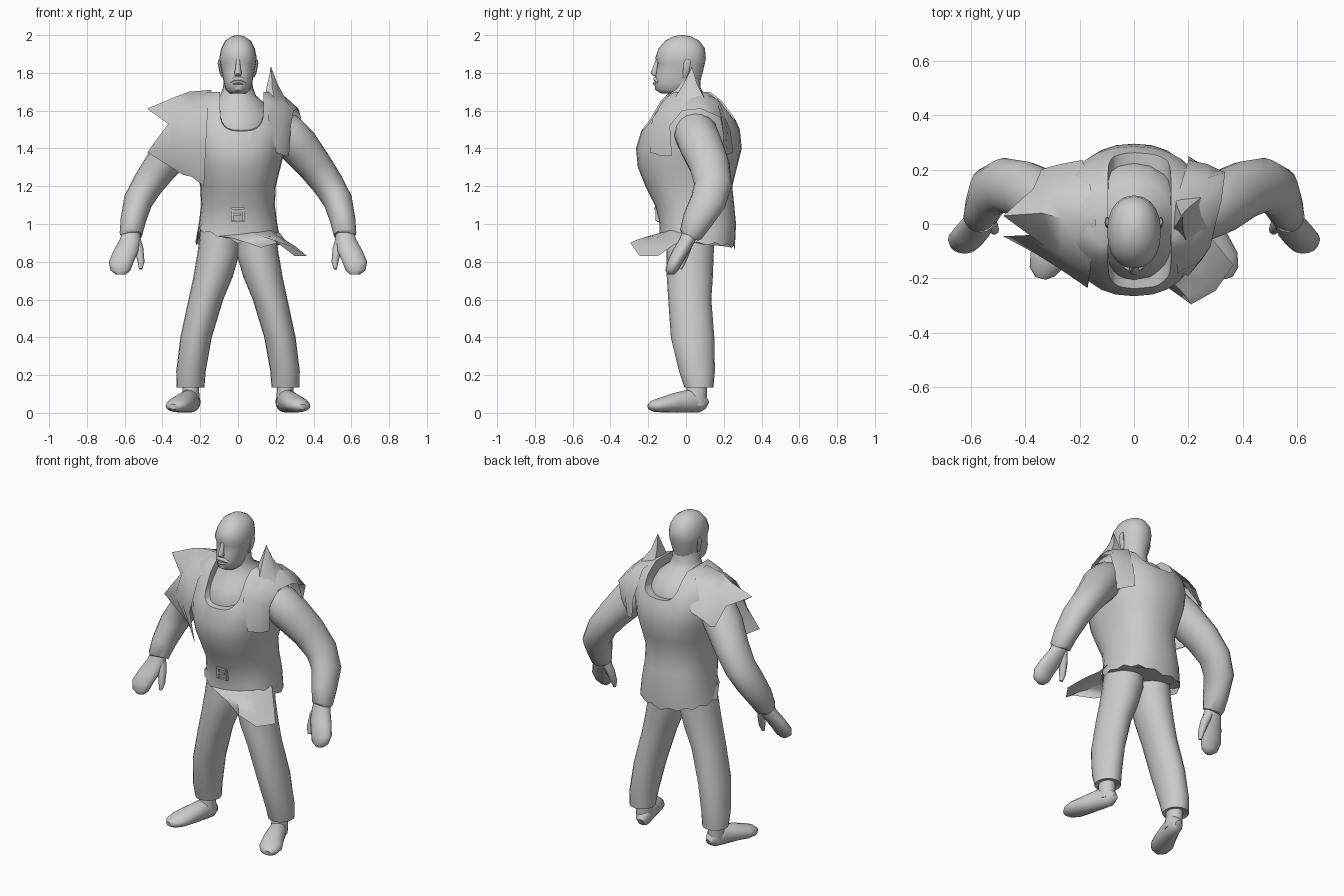
import bpy, bmesh, math
from mathutils import Vector

grey = bpy.data.materials.new("plain_grey")
grey.diffuse_color = (0.6, 0.6, 0.6, 1)


def finish(name, bm, angle=50):
    """Turn a bmesh into a smooth shaded grey object."""
    bmesh.ops.recalc_face_normals(bm, faces=bm.faces)
    me = bpy.data.meshes.new(name)
    bm.to_mesh(me)
    bm.free()
    me.materials.append(grey)
    me.shade_smooth()
    me.set_sharp_from_angle(angle=math.radians(angle))
    ob = bpy.data.objects.new(name, me)
    bpy.context.collection.objects.link(ob)
    return ob


def loft(name, rings, n=16, axis=None, ref=(0, 1, 0), power=2.0, tweak=None, angle=50):
    """Skin rings of (centre, half width, half depth); follow the path if axis is None."""
    bm = bmesh.new()
    pts = [Vector(r[0]) for r in rings]
    loops = []
    for i, (c, a, b) in enumerate(rings):
        t = Vector(axis) if axis else pts[min(i + 1, len(pts) - 1)] - pts[max(i - 1, 0)]
        t.normalize()
        v = Vector(ref)
        v = (v - t * v.dot(t)).normalized()
        u = v.cross(t)
        loop = []
        for k in range(n):
            w = 2 * math.pi * k / n
            cu, sv = math.cos(w), math.sin(w)
            cu = math.copysign(abs(cu) ** (2 / power), cu)
            sv = math.copysign(abs(sv) ** (2 / power), sv)
            p = pts[i] + u * a * cu + v * b * sv
            if tweak:
                p = tweak(i, k, p)
            loop.append(bm.verts.new(p))
        loops.append(loop)
    for A, B in zip(loops, loops[1:]):
        for k in range(n):
            bm.faces.new((A[k], A[(k + 1) % n], B[(k + 1) % n], B[k]))
    bm.faces.new(loops[0][::-1])
    bm.faces.new(loops[-1])
    return finish(name, bm, angle)


def stack(rows):
    """Rows of (z, half width, front y, back y) to upright rings."""
    return [((0, (f + b) / 2, z), w, (b - f) / 2) for z, w, f, b in rows]


def sheet(name, rows):
    """Loose cloth from a small grid of points."""
    bm = bmesh.new()
    g = [[bm.verts.new(p) for p in r] for r in rows]
    for A, B in zip(g, g[1:]):
        for k in range(len(A) - 1):
            bm.faces.new((A[k], A[k + 1], B[k + 1], B[k]))
    return finish(name, bm, 60)


def side(rings, s):
    return [((s * c[0], c[1], c[2]), a, b) for c, a, b in rings]


UP = (0, 0, 1)


# Vest with a ragged hem, pulled up on one side of the front
def hem(i, k, p):
    if i == 0:
        p.z += 0.008 * (-1) ** k + 0.12 * abs(p.x)
        if p.y < 0.0:
            p.z += 0.035 + max(0, -p.x) * 0.2
    return p


vest = loft("vest", stack([
    (0.87, .225, -.14, .258), (1.0, .208, -.14, .265), (1.1, .195, -.165, .255),
    (1.2, .20, -.215, .245), (1.3, .225, -.255, .27), (1.4, .25, -.265, .295),
    (1.5, .27, -.235, .285), (1.58, .275, -.185, .25), (1.65, .245, -.145, .20),
    (1.7, .17, -.10, .14)]), n=28, axis=UP, power=2.3, tweak=hem)

# Neckline: a rounded slot, higher at the back
bm = bmesh.new()
arc = [math.pi + math.pi * i / 12 for i in range(13)]
prof = [(-.095, 1.85)] + [
    (.02 + .115 * math.copysign(abs(math.cos(w)) ** .65, math.cos(w)),
     1.60 - .11 * abs(math.sin(w)) ** .65) for w in arc] + [(.135, 1.85)]
f, b = [[bm.verts.new((x, y, z + .12 * (y + .25))) for x, z in prof] for y in (-.4, .4)]
for k in range(len(prof)):
    j = (k + 1) % len(prof)
    bm.faces.new((f[k], f[j], b[j], b[k]))
bm.faces.new(f[::-1])
bm.faces.new(b)
cutter = finish("neckline_cutter", bm)
cutter.hide_render = True
mod = vest.modifiers.new("neckline", 'BOOLEAN')
mod.operation, mod.solver, mod.object = 'DIFFERENCE', 'EXACT', cutter
bpy.context.view_layer.objects.active = vest
bpy.ops.object.modifier_apply(modifier=mod.name)
bpy.data.objects.remove(cutter)
vest.data.set_sharp_from_angle(angle=math.radians(50))

# Chest, upper back and neck under the vest
loft("chest_and_neck", stack([
    (1.3, .15, -.15, .15), (1.5, .19, -.205, .235), (1.58, .185, -.16, .215),
    (1.64, .14, -.115, .165), (1.68, .095, -.095, .10), (1.72, .08, -.085, .078),
    (1.8, .07, -.08, .075)]), n=20, axis=UP)

# Head
loft("head", stack([
    (1.69, .045, -.13, .04), (1.71, .064, -.163, .06), (1.75, .076, -.168, .075),
    (1.80, .085, -.16, .088), (1.85, .095, -.15, .10), (1.88, .099, -.163, .105),
    (1.93, .089, -.145, .10), (1.97, .068, -.11, .07), (1.992, .035, -.07, .03),
    (2.0, .01, -.03, -.01)]), n=20, axis=UP, power=2.2)
loft("nose", [((0, -.152, 1.87), .010, .008), ((0, -.162, 1.83), .013, .013),
              ((0, -.168, 1.798), .02, .02), ((0, -.16, 1.783), .014, .012)],
     n=8, axis=UP)
loft("moustache", [((-.042, -.146, 1.752), .006, .008), ((-.02, -.163, 1.768), .011, .011),
                   ((.02, -.163, 1.768), .011, .011), ((.042, -.146, 1.752), .006, .008)],
     n=8)
loft("lower_lip", [((-.025, -.158, 1.742), .004, .008), ((0, -.165, 1.744), .007, .012),
                   ((.025, -.158, 1.742), .004, .008)], n=8)

for s, tag in ((1, "left"), (-1, "right")):
    loft(tag + "_ear", side([((.08, -.008, 1.775), .006, .01), ((.089, .0, 1.80), .009, .016),
                             ((.099, .006, 1.85), .009, .02), ((.098, .01, 1.872), .005, .012)], s),
         n=10, axis=UP)
    # Arm and sleeve cuff
    loft(tag + "_arm", side([
        ((.18, .035, 1.52), .09, .09), ((.25, .05, 1.485), .107, .115), ((.32, .08, 1.415), .107, .115),
        ((.405, .125, 1.31), .093, .107), ((.478, .143, 1.21), .083, .10), ((.53, .118, 1.12), .077, .095),
        ((.555, .06, 1.02), .067, .08), ((.567, .025, .945), .06, .062), ((.566, .02, .935), .05, .05)], s))
    # Mitten-like hand and thumb
    loft(tag + "_hand", side([
        ((.565, .025, .97), .045, .042), ((.57, .01, .92), .055, .045), ((.592, -.025, .86), .066, .046),
        ((.618, -.057, .80), .066, .042), ((.622, -.075, .755), .053, .034), ((.62, -.08, .732), .025, .018)],
        s), axis=UP)
    loft(tag + "_thumb", side([
        ((.545, .02, .93), .026, .028), ((.525, .0, .87), .024, .028), ((.513, -.02, .80), .018, .02),
        ((.515, -.03, .762), .009, .01)], s), n=10)
    # Trouser leg with turned-in cuff
    loft(tag + "_trouser_leg", side([
        ((.095, .03, 1.0), .10, .12), ((.102, .022, .85), .112, .125), ((.132, .02, .72), .104, .122),
        ((.17, .02, .60), .092, .114), ((.222, .035, .40), .083, .115), ((.249, .058, .22), .078, .095),
        ((.252, .068, .135), .074, .077), ((.25, .065, .145), .05, .052)], s), n=20, axis=UP)
    loft(tag + "_ankle", side([((.248, .052, .04), .046, .055), ((.25, .055, .10), .045, .056),
                               ((.25, .062, .2), .042, .05)], s), axis=UP)
    loft(tag + "_foot", side([
        ((.235, .112, .04), .02, .022), ((.239, .085, .054), .042, .052), ((.26, .02, .063), .05, .062),
        ((.288, -.06, .053), .06, .052), ((.318, -.13, .042), .067, .04), ((.336, -.175, .036), .05, .03),
        ((.342, -.198, .032), .022, .014)], s), ref=UP)

# Torn sleeve flaring over one shoulder, with two long points
sheet("torn_sleeve", [
    [(-.18, -.17, 1.2), (-.17, -.235, 1.42), (-.16, -.165, 1.6), (-.14, 0, 1.71), (-.16, .14, 1.68), (-.19, .235, 1.52)],
    [(-.245, -.12, 1.25), (-.28, -.16, 1.43), (-.27, -.11, 1.6), (-.26, .02, 1.70), (-.27, .15, 1.64), (-.27, .22, 1.48)],
    [(-.29, -.08, 1.26), (-.36, -.11, 1.42), (-.33, -.08, 1.57), (-.34, .04, 1.67), (-.33, .15, 1.6), (-.31, .21, 1.45)],
    [(-.34, -.05, 1.30), (-.48, -.045, 1.38), (-.37, -.04, 1.53), (-.48, .03, 1.61), (-.37, .13, 1.56), (-.34, .2, 1.45)]])

# Cap around the armhole and upright torn spike on the other shoulder
sheet("shoulder_cap", [
    [(.2, -.19, 1.38), (.16, -.18, 1.56), (.15, -.09, 1.67), (.15, .07, 1.70), (.18, .17, 1.66), (.2, .235, 1.5), (.2, .25, 1.38)],
    [(.25, -.13, 1.36), (.24, -.14, 1.55), (.24, -.06, 1.645), (.25, .07, 1.675), (.27, .17, 1.63), (.27, .22, 1.5), (.26, .21, 1.36)],
    [(.27, -.075, 1.36), (.28, -.085, 1.52), (.295, -.02, 1.6), (.32, .08, 1.61), (.335, .19, 1.56), (.31, .2, 1.46), (.28, .18, 1.36)]])
tip = (.175, .03, 1.83)
sheet("shoulder_spike", [
    [(.13, -.06, 1.58), (.2, -.09, 1.62), (.27, -.02, 1.63), (.25, .10, 1.66), (.15, .10, 1.67), (.13, -.06, 1.58)],
    [(.15, -.01, 1.72), (.18, -.02, 1.73), (.21, .02, 1.74), (.2, .06, 1.74), (.16, .06, 1.74), (.15, -.01, 1.72)],
    [(tip[0] + .002 * math.cos(k), tip[1] + .002 * math.sin(k), tip[2]) for k in range(6)]])

# Torn flap blowing out from the hem
sheet("hem_flap", [
    [(-.10, -.135, .935), (.07, -.13, .955), (.17, -.09, .965), (.215, .03, .96)],
    [(-.03, -.16, .925), (.13, -.20, .935), (.22, -.15, .93), (.25, -.01, .915)],
    [(.05, -.18, .90), (.19, -.265, .915), (.275, -.21, .885), (.30, -.07, .885)],
    [(.12, -.21, .875), (.21, -.295, .90), (.30, -.245, .83), (.365, -.15, .83)]])

# Belt buckle: a square frame with a prong
bars = [((0, 1.083), .034, .005), ((0, 1.015), .034, .005), ((.03, 1.05), .005, .034),
        ((-.03, 1.05), .005, .034), ((-.01, 1.05), .026, .005)]
bm = bmesh.new()
for (x, z), w, h in bars:
    r = bmesh.ops.create_cube(bm, size=1)
    for v in r["verts"]:
        v.co = (x + v.co.x * 2 * w, -.152 + v.co.y * .02 - (z - 1.05) * .25, z + v.co.z * 2 * h)
finish("belt_buckle", bm, 30)
